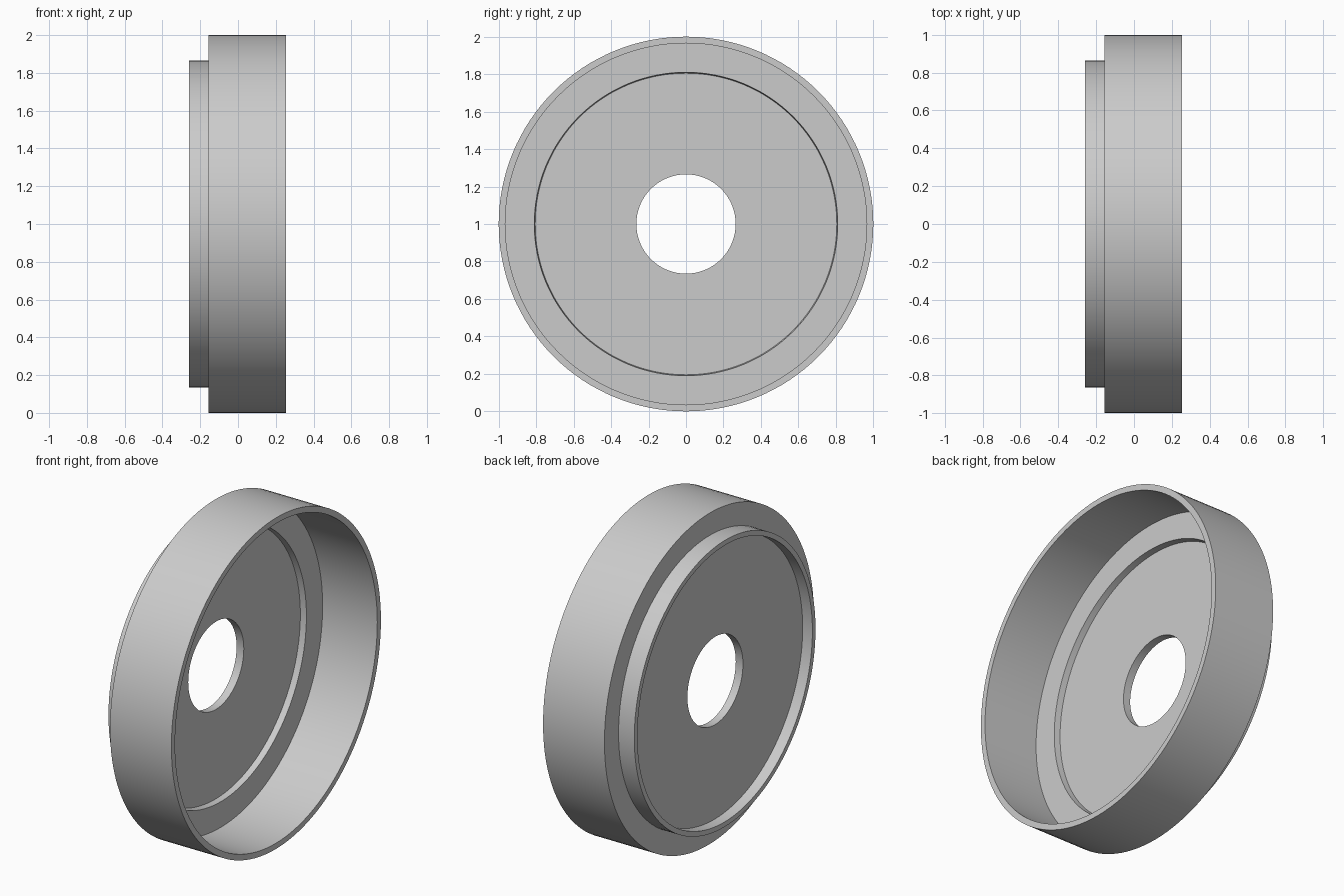
import bpy, bmesh, math
from mathutils import Vector

cube = bpy.data.objects.get("Cube")
if cube:
    bpy.data.objects.remove(cube, do_unlink=True)

# Plain grey finish
grey = bpy.data.materials.new("light_grey")
grey.use_nodes = True
colour = (0.6, 0.6, 0.6, 1)
grey.diffuse_color = colour
grey.node_tree.nodes["Principled BSDF"].inputs["Base Color"].default_value = colour

AXIS_HEIGHT = 1.0
SEGMENTS = 128

# Closed cross-section as (position along x, radius)
profile = [
    (-0.195, 0.265),  # hole, outer side
    (-0.195, 0.835),  # recess floor
    (-0.26, 0.835),   # spigot lip
    (-0.26, 0.865),
    (-0.155, 0.865),  # shoulder
    (-0.155, 1.0),    # outer wall
    (0.255, 1.0),
    (0.255, 0.965),   # open rim
    (-0.11, 0.965),   # inner ledge
    (-0.11, 0.81),    # shallow step
    (-0.147, 0.805),
    (-0.147, 0.265),  # hole, inner side
]


def lathe(name, points, material):
    """Revolve a closed profile around the horizontal x axis."""
    bm = bmesh.new()
    verts = [bm.verts.new((x, 0, AXIS_HEIGHT + r)) for x, r in points]
    edges = [bm.edges.new((a, b)) for a, b in zip(verts, verts[1:] + verts[:1])]
    bmesh.ops.spin(bm, geom=verts + edges, cent=Vector((0, 0, AXIS_HEIGHT)),
                   axis=Vector((1, 0, 0)), angle=math.tau, steps=SEGMENTS,
                   use_duplicate=False)
    bmesh.ops.remove_doubles(bm, verts=bm.verts, dist=0.0005)
    bmesh.ops.recalc_face_normals(bm, faces=bm.faces)
    mesh = bpy.data.meshes.new(name)
    bm.to_mesh(mesh)
    bm.free()
    mesh.materials.append(material)
    obj = bpy.data.objects.new(name, mesh)
    bpy.context.collection.objects.link(obj)
    return obj


cap = lathe("flanged_cap", profile, grey)
bpy.ops.object.select_all(action="DESELECT")
cap.select_set(True)
bpy.context.view_layer.objects.active = cap
bpy.ops.object.shade_smooth_by_angle(angle=math.radians(30))
